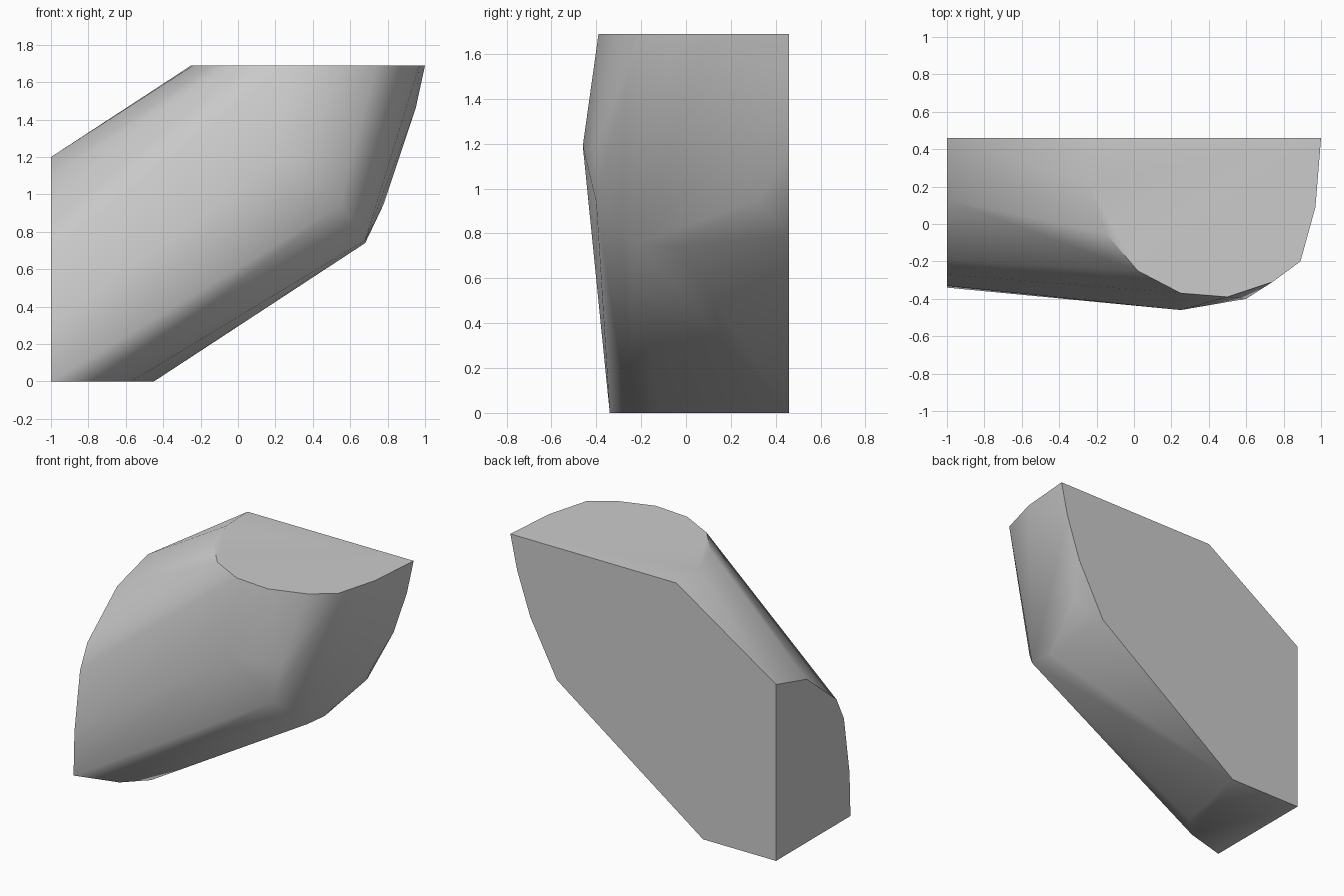
import bpy
import bmesh
from math import radians

# Remove the default object
default_cube = bpy.data.objects.get("Cube")
if default_cube:
    bpy.data.objects.remove(default_cube, do_unlink=True)

BACK, TOP, SIDE = 0.46, 1.69, -1.0


def make_material(name, colour):
    material = bpy.data.materials.new(name)
    material.use_nodes = True
    material.diffuse_color = colour
    shader = material.node_tree.nodes["Principled BSDF"]
    shader.inputs["Base Color"].default_value = colour
    return material


def build_hull(name, points, material):
    """Wrap a convex skin around the outline points and shade it."""
    mesh = bpy.data.meshes.new(name)
    bm = bmesh.new()
    for point in points:
        bm.verts.new(point)
    result = bmesh.ops.convex_hull(bm, input=bm.verts[:])
    loose = {v for v in result["geom_interior"] + result["geom_unused"]
             if isinstance(v, bmesh.types.BMVert) and not v.link_faces}
    bmesh.ops.delete(bm, geom=list(loose), context="VERTS")
    # Merge the triangles of the flat cut faces
    bmesh.ops.dissolve_limit(bm, angle_limit=radians(1),
                             verts=bm.verts[:], edges=bm.edges[:])
    bmesh.ops.recalc_face_normals(bm, faces=bm.faces[:])
    bm.to_mesh(mesh)
    bm.free()
    mesh.materials.append(material)
    obj = bpy.data.objects.new(name, mesh)
    bpy.context.collection.objects.link(obj)
    bpy.ops.object.select_all(action="DESELECT")
    obj.select_set(True)
    bpy.context.view_layer.objects.active = obj
    bpy.ops.object.shade_smooth_by_angle(angle=radians(40))
    return obj


# Rounded top face, as (x, y)
top_outline = [(-0.25, BACK), (-0.24, 0.21), (-0.15, -0.05), (0.02, -0.25),
               (0.25, -0.37), (0.5, -0.39), (0.74, -0.31), (0.89, -0.2),
               (0.97, 0.09), (1, BACK)]
# Rounded end face, as (y, z)
end_outline = [(BACK, 1.2), (0.13, 1.11), (-0.19, 0.85), (-0.27, 0.69),
               (-0.33, 0.3), (-0.34, 0), (BACK, 0)]
# Small bottom face, as (x, y)
bottom_outline = [(-0.45, BACK), (-0.57, -0.12), (-0.71, -0.26)]
# Outer edge of the flat back, as (x, z)
back_outline = [(0.65, 0.79), (0.85, 1.165), (0.95, 1.46)]
# Corners of the bulging front and lower nose
nose_corners = [(0.25, -0.46, 1.19), (0.6, -0.4, 1.2), (0.55, -0.4, 0.94),
                (0.68, -0.22, 0.755), (0.68, -0.04, 0.74), (0.78, 0.32, 0.95)]

points = [(x, y, TOP) for x, y in top_outline]
points += [(SIDE, y, z) for y, z in end_outline]
points += [(x, y, 0) for x, y in bottom_outline]
points += [(x, BACK, z) for x, z in back_outline]
points += nose_corners

grey = make_material("plain grey", (0.6, 0.6, 0.6, 1))
build_hull("angled_block", points, grey)
